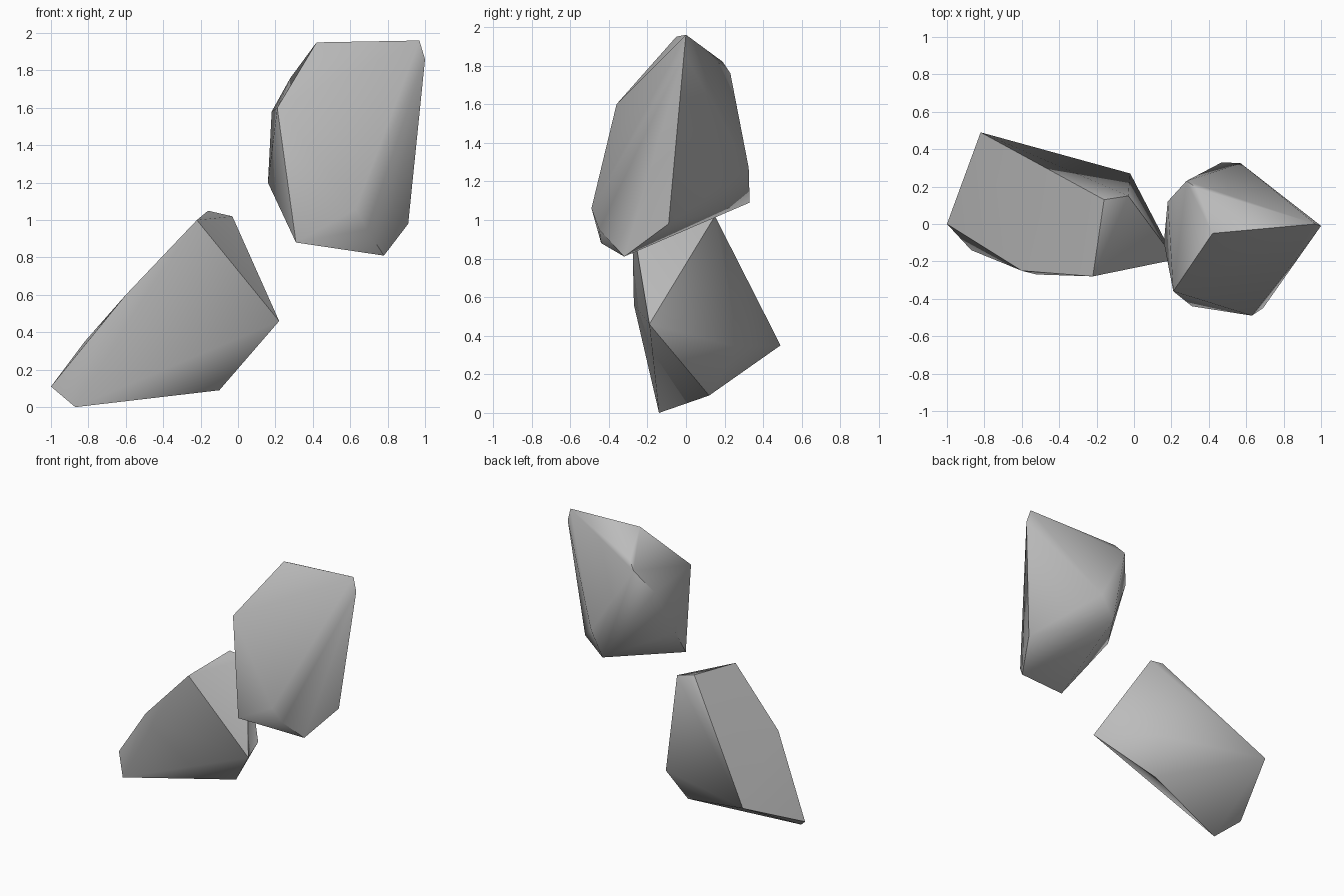
import bpy
import bmesh
import math

cube = bpy.data.objects.get("Cube")
if cube:
    bpy.data.objects.remove(cube, do_unlink=True)

# Plain stone colour
GREY = (0.5, 0.5, 0.5, 1.0)
stone = bpy.data.materials.new("stone_grey")
stone.use_nodes = True
stone.diffuse_color = GREY
bsdf = next(n for n in stone.node_tree.nodes if n.type == "BSDF_PRINCIPLED")
bsdf.inputs["Base Color"].default_value = GREY


def make_rock(name, corners):
    """Wrap a convex skin around a few corner points and smooth its soft edges."""
    bm = bmesh.new()
    for corner in corners:
        bm.verts.new(corner)
    bmesh.ops.convex_hull(bm, input=bm.verts[:])
    loose = [v for v in bm.verts if not v.link_faces]
    bmesh.ops.delete(bm, geom=loose, context="VERTS")
    bmesh.ops.dissolve_limit(bm, angle_limit=math.radians(4),
                             verts=bm.verts[:], edges=bm.edges[:])
    bmesh.ops.recalc_face_normals(bm, faces=bm.faces[:])
    mesh = bpy.data.meshes.new(name)
    bm.to_mesh(mesh)
    bm.free()
    mesh.materials.append(stone)
    rock = bpy.data.objects.new(name, mesh)
    bpy.context.scene.collection.objects.link(rock)
    bpy.ops.object.select_all(action="DESELECT")
    rock.select_set(True)
    bpy.context.view_layer.objects.active = rock
    bpy.ops.object.shade_smooth_by_angle(angle=math.radians(50))
    return rock


# Upper rock: crest, shoulders, back, flank, front bulge, underside
make_rock("upper_rock", [
    (0.42, -0.05, 1.95), (0.97, 0.0, 1.96), (1.0, -0.01, 1.86),
    (0.28, 0.23, 1.76), (0.34, 0.19, 1.82), (0.21, -0.36, 1.6),
    (0.47, 0.33, 1.09), (0.57, 0.325, 1.27),
    (0.18, 0.12, 1.58), (0.16, -0.1, 1.2),
    (0.63, -0.49, 1.06), (0.69, -0.45, 0.95),
    (0.31, -0.44, 0.88), (0.78, -0.32, 0.81), (0.91, -0.09, 0.98),
])

# Lower rock: top, sloping slab, side point, back, underside
make_rock("lower_rock", [
    (-0.22, -0.28, 1.0), (-0.16, 0.13, 1.05), (-0.03, 0.15, 1.02),
    (-1.0, 0.0, 0.11), (-0.82, 0.49, 0.35),
    (-0.6, -0.25, 0.6), (-0.52, -0.27, 0.56),
    (0.22, -0.19, 0.46), (-0.02, 0.27, 0.34),
    (-0.1, 0.12, 0.09), (-0.87, -0.14, 0.0),
])
